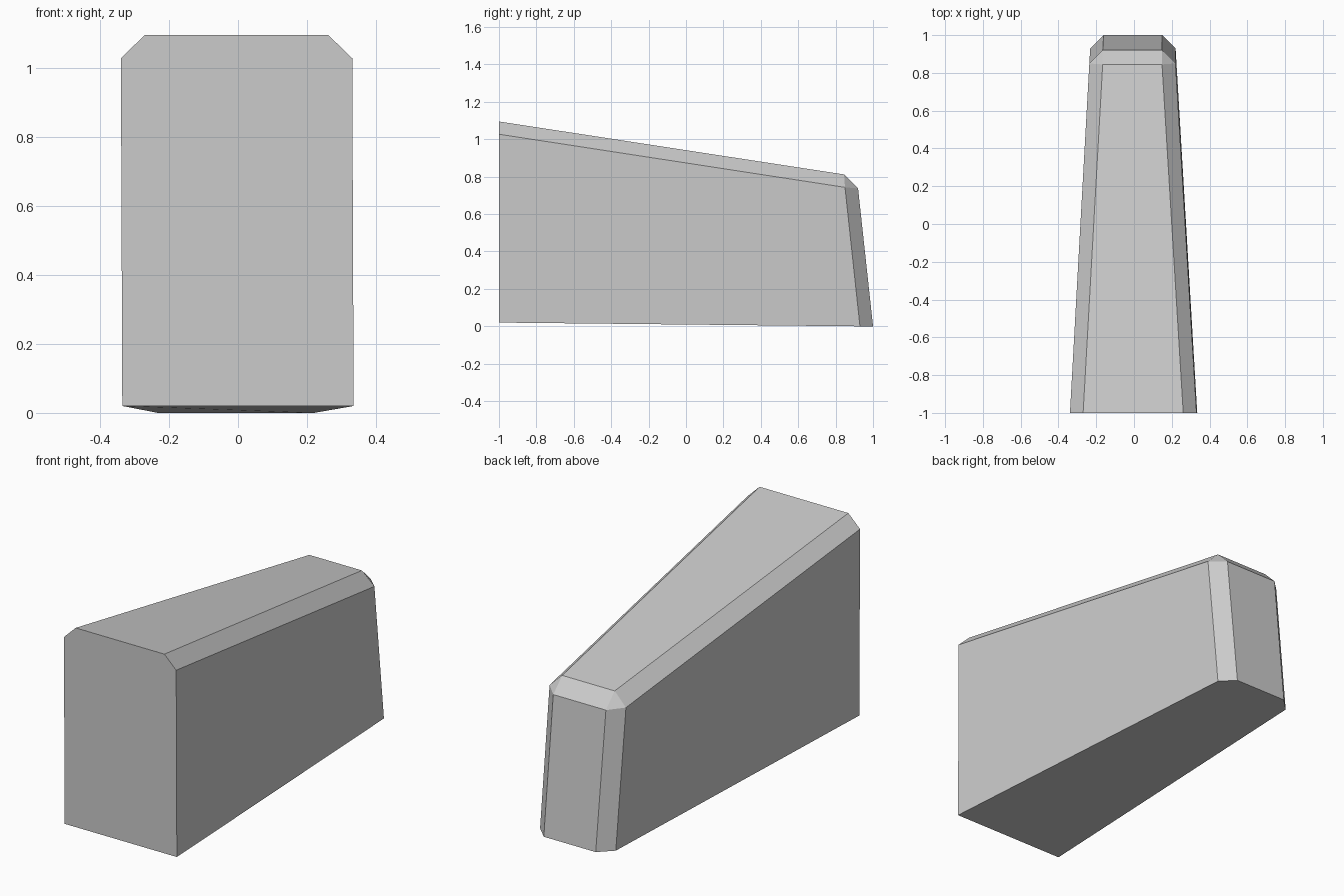
import bpy
import bmesh

cube = bpy.data.objects.get("Cube")
if cube:
    bpy.data.objects.remove(cube, do_unlink=True)

# Plain grey material
grey = bpy.data.materials.new("light grey")
grey.use_nodes = True
colour = (0.6, 0.6, 0.6, 1.0)
grey.diffuse_color = colour
grey.node_tree.nodes["Principled BSDF"].inputs["Base Color"].default_value = colour

# One half of the chamfered wedge: half width, depth, height
corners = [
    (0.335, -1.0, 0.02),     # front base
    (0.335, -1.0, 1.027),    # front shoulder
    (0.265, -1.0, 1.095),    # front top
    (0.226, 0.93, 0.0),      # back side base
    (0.155, 1.0, 0.0),       # back base
    (0.228, 0.85, 0.743),    # back shoulder
    (0.157, 0.92, 0.737),    # back wall top
    (0.157, 0.845, 0.812),   # back roof edge
]

# Tapered block, leaning very slightly to its right
bm = bmesh.new()
for side in (-1, 1):
    for x, y, z in corners:
        lean = -0.004 * z - 0.003 * (y + 1)
        bm.verts.new((side * x + lean, y, z))
bmesh.ops.convex_hull(bm, input=bm.verts)
bmesh.ops.dissolve_limit(bm, angle_limit=0.05, verts=bm.verts, edges=bm.edges)
bmesh.ops.recalc_face_normals(bm, faces=bm.faces)
mesh = bpy.data.meshes.new("tapered_block")
bm.to_mesh(mesh)
bm.free()
mesh.materials.append(grey)
block = bpy.data.objects.new("tapered_block", mesh)
bpy.context.collection.objects.link(block)
